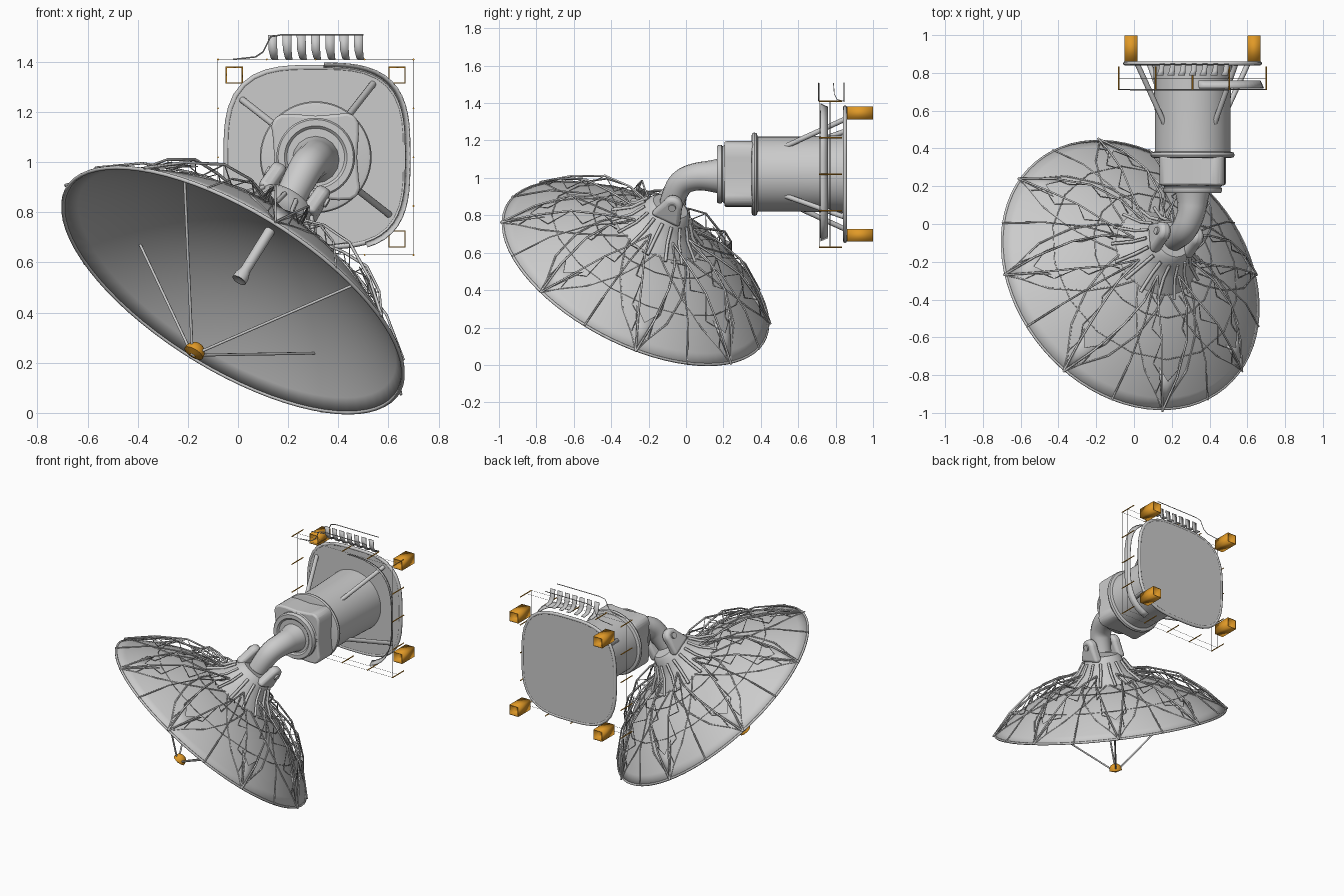
import bpy, bmesh, math
from mathutils import Matrix, Vector

if "Cube" in bpy.data.objects:
    bpy.data.objects.remove(bpy.data.objects["Cube"])

orange = bpy.data.materials.new("orange")
orange.diffuse_color = (0.75, 0.32, 0.02, 1)
orange.use_nodes = True
orange.node_tree.nodes["Principled BSDF"].inputs["Base Color"].default_value = orange.diffuse_color
I4 = Matrix.Identity(4)


def finish(name, bm, M=I4, mat=None, angle=35):
    bmesh.ops.remove_doubles(bm, verts=bm.verts, dist=1e-5)
    bmesh.ops.recalc_face_normals(bm, faces=bm.faces)
    me = bpy.data.meshes.new(name)
    bm.to_mesh(me)
    bm.free()
    me.shade_smooth()
    me.set_sharp_from_angle(angle=math.radians(angle))
    ob = bpy.data.objects.new(name, me)
    bpy.context.collection.objects.link(ob)
    ob.matrix_world = M
    if mat:
        me.materials.append(mat)
    return ob


def lathe(name, profile, M=I4, segs=48, mat=None):
    bm = bmesh.new()
    rings = [[bm.verts.new((r * math.cos(2 * math.pi * i / segs), r * math.sin(2 * math.pi * i / segs), h))
              for i in range(segs)] for r, h in profile]
    for a, b in zip(rings, rings[1:]):
        for i in range(segs):
            j = (i + 1) % segs
            bm.faces.new((a[i], a[j], b[j], b[i]))
    return finish(name, bm, M, mat)


def prism(name, outline, z0, z1, M=I4, bevel=0.0):
    bm = bmesh.new()
    f = bm.faces.new([bm.verts.new((x, y, z0)) for x, y in outline])
    ext = bmesh.ops.extrude_face_region(bm, geom=[f])["geom"]
    bmesh.ops.translate(bm, vec=(0, 0, z1 - z0), verts=[g for g in ext if isinstance(g, bmesh.types.BMVert)])
    ob = finish(name, bm, M)
    if bevel:
        m = ob.modifiers.new("bevel", "BEVEL")
        m.width, m.segments = bevel, 3
    return ob


def tubes(name, paths, radius, M=I4, mat=None, res=0, cyclic=False, smooth=False):
    cu = bpy.data.curves.new(name, "CURVE")
    cu.dimensions = "3D"
    cu.bevel_depth, cu.bevel_resolution, cu.use_fill_caps = radius, res, True
    for path in paths:
        sp = cu.splines.new("NURBS" if smooth else "POLY")
        sp.points.add(len(path) - 1)
        for p, co in zip(sp.points, path):
            p.co = (co[0], co[1], co[2], 1)
            p.radius = co[3] if len(co) > 3 else 1
        sp.use_cyclic_u = cyclic
        if smooth:
            sp.order_u, sp.use_endpoint_u = 3, True
    ob = bpy.data.objects.new(name, cu)
    bpy.context.collection.objects.link(ob)
    ob.matrix_world = M
    if mat:
        cu.materials.append(mat)
    return ob


# Dish frame: local z points out of the back of the dish, origin at rim centre
a = Vector((0.483, 0.405, 0.776)).normalized()
u = Vector((a.y, -a.x, 0)).normalized()
v = a.cross(u)
C = Vector((-0.02, -0.27, 0.49))
D = Matrix((u, v, a)).transposed().to_4x4()
D.translation = C
R, DEPTH = 0.775, 0.31


def on_dish(deg, r, lift=0.0):
    t = math.radians(deg)
    return (r * math.cos(t), r * math.sin(t), DEPTH * (1 - (r / R) ** 2) + lift)


# Reflector shell and rim
dish = lathe("dish_reflector", [(R * i / 16, DEPTH * (1 - (i / 16) ** 2)) for i in range(17)], D, 72)
sol = dish.modifiers.new("thickness", "SOLIDIFY")
sol.thickness, sol.offset = 0.008, 0
tubes("dish_rim", [[on_dish(i * 5, R) for i in range(72)]], 0.008, D, res=1, cyclic=True)

# Backing truss
main = [12 + 45 * k for k in range(8)]
ribs, braces, surface, spokes = [], [], [], []
for k in main:
    for s in (-1, 1):
        top = [(0.79, 0, 0.012), (0.66, 4, 0.055), (0.5, 9, 0.085), (0.34, 15, 0.07), (0.17, 22.5, 0.05)]
        ribs.append([on_dish(k + s * d, r, l) for r, d, l in top])
        surface.append([on_dish(k + s * d, r, 0.008) for r, d in ((0.77, 0), (0.62, 12), (0.47, 22.5), (0.33, 33), (0.22, 45))])
        zig = []
        for n, (r, d, l) in enumerate(top[:4]):
            zig += [on_dish(k + s * d, r, l), on_dish(k + s * (d + 4), r - 0.08, 0.005)]
        braces.append(zig)
    spokes.append([on_dish(k + 22.5, r, l) for r, l in ((0.785, 0.01), (0.62, 0.045), (0.42, 0.05), (0.2, 0.03))])
tubes("truss_ribs", ribs, 0.006, D)
tubes("truss_diagonals", surface, 0.005, D)
tubes("truss_braces", braces, 0.003, D)
tubes("truss_spokes", spokes, 0.005, D)
tubes("truss_rings", [[on_dish(i * 22.5 + 12, r, 0.01) for i in range(16)] for r in (0.36, 0.56)], 0.003, D, cyclic=True)

# Arrowhead gussets at the eight main rim points
bm = bmesh.new()
for k in main:
    tip, l, m, r = [bm.verts.new(on_dish(k + d, rr, h)) for d, rr, h in
                    ((0, 0.785, 0.012), (6.5, 0.61, 0.05), (0, 0.67, 0.04), (-6.5, 0.61, 0.05))]
    bm.faces.new((tip, l, m))
    bm.faces.new((tip, m, r))
g = finish("rim_gussets", bm, D)
g.modifiers.new("thickness", "SOLIDIFY").thickness = 0.005

# Hub behind the dish, with fins
lathe("dish_hub", [(0.25, 0.275), (0.235, 0.295), (0.17, 0.345), (0.135, 0.40), (0.12, 0.445), (0.10, 0.462), (0, 0.465)], D, 32)
tubes("hub_fins", [[on_dish(22.5 * i, 0.27, 0.01)] + [(r * math.cos(t), r * math.sin(t), h) for r, h in ((0.18, 0.352), (0.135, 0.42))]
                   for i in range(16) for t in [math.radians(22.5 * i)]], 0.010, D)

# Feed horn, tripod legs and feed
lathe("feed_horn", [(0, 0.31), (0.021, 0.31), (0.021, 0.10), (0.03, 0.075), (0.03, 0.05), (0.022, 0.05), (0, 0.06)], D, 20)
tubes("feed_legs", [[on_dish(12 + 90 * i, 0.58), (0, 0, -0.335)] for i in range(4)], 0.006, D, res=1)
lathe("feed_dome", [(0.012, -0.335), (0.042, -0.325)] + [(0.042 * math.cos(t), -0.32 + 0.042 * math.sin(t))
      for t in [math.pi / 2 * i / 6 for i in range(7)]], D, 24, orange)

# Pivot ears and pin
e = Vector((0.875, -0.14, -0.46))
e = (e - a * e.dot(a)).normalized()
E = Matrix((a.cross(e), a, e)).transposed().to_4x4()
E.translation = C
ear = [(0.052 * math.cos(t), 0.53 + 0.052 * math.sin(t)) for t in [math.pi * i / 12 for i in range(13)]]
ear += [(-0.085, 0.43), (0.085, 0.43)]
for side, z in (("left", -0.1), ("right", 0.1)):
    prism("pivot_ear_" + side, ear, z - 0.03, z + 0.03, E, 0.02)
lathe("pivot_pin", [(0, -0.14), (0.02, -0.14), (0.02, 0.14), (0, 0.14)], E @ Matrix.Translation((0, 0.53, 0)), 16)

# Elbow arm
tubes("elbow_arm", [[(0.31, 0.22, 1.01, 1.5), (0.31, 0.14, 1.01, 1.2), (0.305, 0.06, 1.01, 1.05),
                     (0.275, -0.02, 0.985, 1), (0.24, -0.06, 0.92, 0.95), (0.21, -0.08, 0.86, 0.9)]],
      0.07, res=6, smooth=True)

# Mount axis: local z runs along +y
X0, Z0 = 0.31, 1.02
W = Matrix.Translation((X0, 0, Z0)) @ Matrix.Rotation(-math.pi / 2, 4, "X")
lathe("front_collar", [(0, 0.175), (0.115, 0.175), (0.125, 0.165), (0.15, 0.165), (0.157, 0.175), (0.157, 0.19),
                       (0.148, 0.195), (0.157, 0.205), (0.157, 0.225), (0, 0.225)], W)
quad = [(0.172, -0.09), (0.165, 0), (0.172, 0.09), (0.178, 0.125), (0.165, 0.155), (0.14, 0.17)]
body = []
for q in range(4):
    c, s = round(math.cos(q * math.pi / 2)), round(math.sin(q * math.pi / 2))
    body += [(c * x - s * y, s * x + c * y) for x, y in quad]
prism("gear_housing", body, 0.205, 0.36, W, 0.012)
lathe("mount_drum", [(0, 0.35), (0.205, 0.35), (0.218, 0.354), (0.223, 0.365), (0.218, 0.378), (0.2, 0.384),
                     (0.2, 0.6), (0.208, 0.84), (0, 0.84)], W, 64)


# Rounded-square back plate with tubular edge
def squircle(h, n=48, p=3.2):
    pts = []
    for i in range(n):
        c, s = math.cos(2 * math.pi * i / n), math.sin(2 * math.pi * i / n)
        k = h / (abs(c) ** p + abs(s) ** p) ** (1 / p)
        pts.append((k * c, k * s))
    return pts


prism("back_plate", squircle(0.358), 0.842, 0.858, W)
tubes("plate_edge", [[(x, y, 0.85) for x, y in squircle(0.357)]], 0.011, W, res=2, cyclic=True)

# Four drum braces
tubes("drum_braces", [[(X0 + r * math.cos(t), y, Z0 + r * math.sin(t)) for r, y in ((0.17, 0.5), (0.37, 0.845))]
                      for t in [math.radians(52 + 90 * i) for i in range(4)]], 0.014, res=3)

# Open orange boxes at the plate corners
for n, (sx, sz) in enumerate([(-1, -1), (1, -1), (1, 1), (-1, 1)]):
    bm = bmesh.new()
    bmesh.ops.create_cube(bm, size=1)
    bmesh.ops.delete(bm, geom=[f for f in bm.faces if abs(f.normal.y) > 0.9], context="FACES_ONLY")
    bmesh.ops.scale(bm, vec=(0.068, 0.137, 0.068), verts=bm.verts)
    bmesh.ops.translate(bm, vec=(X0 + sx * 0.325, 0.93, Z0 + sz * 0.327), verts=bm.verts)
    ob = finish("corner_box_%d" % n, bm, mat=orange)
    ob.modifiers.new("thickness", "SOLIDIFY").thickness = 0.006

# Orange rail posts around the plate, with thin wires
steps = [-0.39, -0.195, 0, 0.195, 0.39]
spots = [(x, z) for x in steps for z in steps if max(abs(x), abs(z)) > 0.38]
tubes("rail_posts", [[(X0 + x, 0.71, Z0 + z), (X0 + x, 0.835, Z0 + z)] for x, z in spots], 0.0045, mat=orange)
tubes("rail_wires", [[(X0 + x * 0.39, y, Z0 + z * 0.39) for x, z in ((-1, -1), (1, -1), (1, 1), (-1, 1))]
                     for y in (0.712, 0.77)], 0.0015, cyclic=True)

# Curved walkway strip along the right side
bm = bmesh.new()
rows = []
outer, inner = squircle(0.378, 72), squircle(0.36, 72)
for i in list(range(60, 72)) + list(range(0, 18)):
    rows.append([bm.verts.new((X0 + q[0], y, Z0 + q[1])) for q, y in ((outer[i], 0.72), (inner[i], 0.76))])
for p, q in zip(rows, rows[1:]):
    bm.faces.new((p[0], q[0], q[1], p[1]))
finish("side_walkway", bm).modifiers.new("thickness", "SOLIDIFY").thickness = 0.005

# Row of curved slats above the plate, with rails
bm = bmesh.new()
for i in range(7):
    x = 0.12 + 0.057 * i
    prev = None
    for y, z, dx in ((0.79, 1.508, 0), (0.795, 1.45, 0.002), (0.81, 1.42, 0.01), (0.85, 1.411, 0.016)):
        cur = [bm.verts.new((x + dx, y, z)), bm.verts.new((x + 0.036 + dx * 0.3, y, z))]
        if prev:
            bm.faces.new((prev[0], prev[1], cur[1], cur[0]))
        prev = cur
finish("top_slats", bm).modifiers.new("thickness", "SOLIDIFY").thickness = 0.004
tubes("slat_rails", [[(-0.02, y, 1.41), (0.07, y, 1.42), (0.1, y, 1.44), (0.13, y, 1.5), (0.17, y, 1.508), (0.5, y, 1.508)]
                     for y in (0.71, 0.845)], 0.003)
